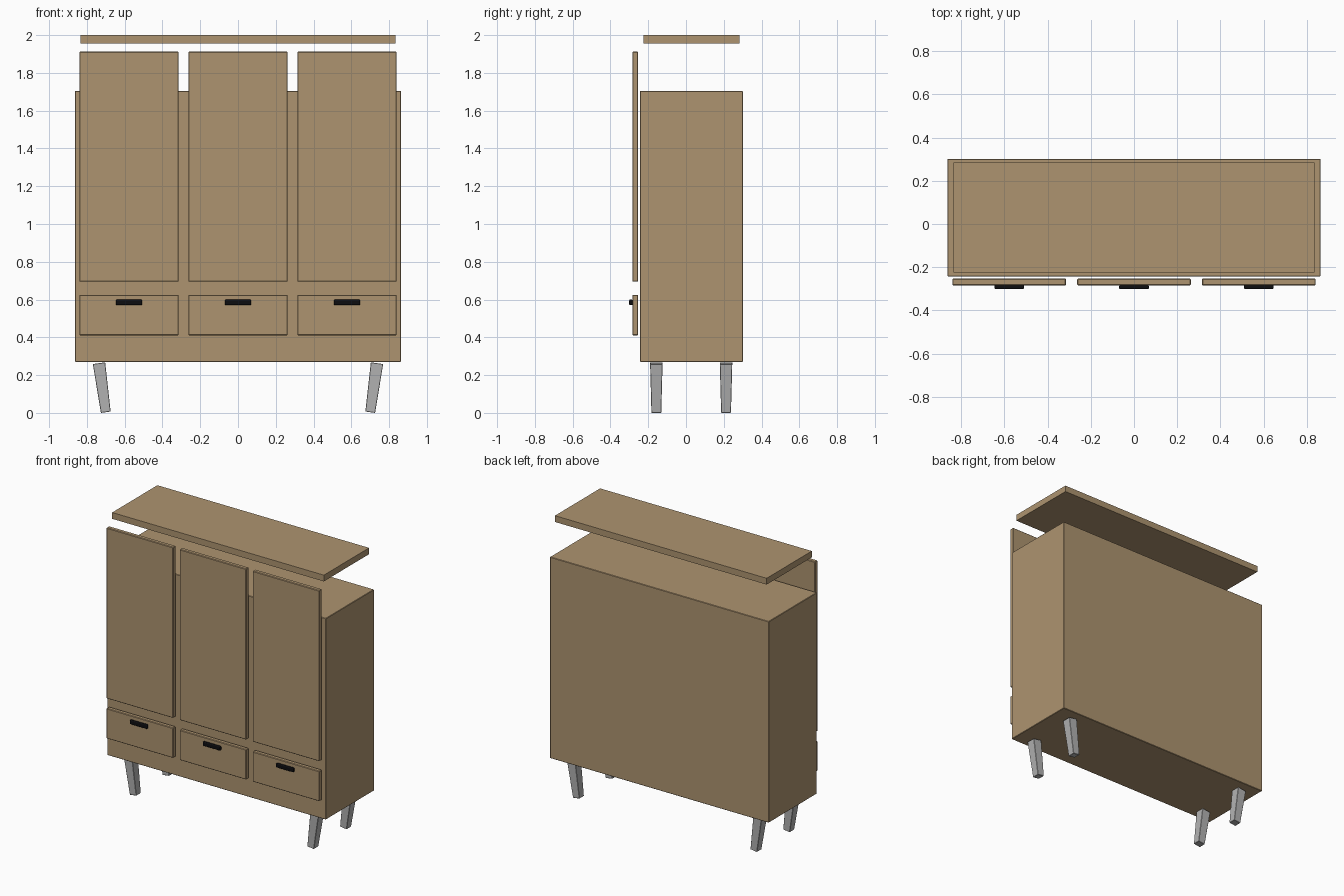
import bpy
import bmesh
from math import atan2
from mathutils import Matrix

old = bpy.data.objects.get("Cube")
if old:
    bpy.data.objects.remove(old, do_unlink=True)


def material(name, rgb, rough=0.6):
    m = bpy.data.materials.new(name)
    m.use_nodes = True
    m.diffuse_color = (*rgb, 1)
    shader = m.node_tree.nodes["Principled BSDF"]
    shader.inputs["Base Color"].default_value = (*rgb, 1)
    shader.inputs["Roughness"].default_value = rough
    return m


wood = material("tan wood", (0.42, 0.296, 0.162))
metal = material("light grey", (0.45, 0.45, 0.45))
black = material("black", (0.004, 0.004, 0.005))


def add_object(name, bm, mat, bevel=0, segments=1):
    mesh = bpy.data.meshes.new(name)
    bm.to_mesh(mesh)
    bm.free()
    mesh.materials.append(mat)
    ob = bpy.data.objects.new(name, mesh)
    bpy.context.collection.objects.link(ob)
    if bevel:
        mod = ob.modifiers.new("soft edges", "BEVEL")
        mod.width = bevel
        mod.segments = segments
    return ob


def box(name, x, y, z, mat, bevel=0, segments=1):
    """Box spanning the given (low, high) ranges."""
    bm = bmesh.new()
    bmesh.ops.create_cube(bm, size=1)
    for v in bm.verts:
        v.co = [lo + (c + 0.5) * (hi - lo) for c, (lo, hi) in zip(v.co, (x, y, z))]
    return add_object(name, bm, mat, bevel, segments)


# Carcass and the separate top board
box("cabinet_body", (-0.863, 0.863), (-0.243, 0.301), (0.27, 1.705), wood, 0.003)
box("top_board", (-0.835, 0.835), (-0.225, 0.284), (1.955, 2.0), wood)

# Three columns, each with a door, a drawer front and a pull
for side, cx in (("right", -0.577), ("middle", 0), ("left", 0.577)):
    span = (cx - 0.263, cx + 0.263)
    box(f"{side}_door", span, (-0.284, -0.253), (0.695, 1.913), wood, 0.004)
    box(f"{side}_drawer_front", span, (-0.284, -0.253), (0.41, 0.625), wood, 0.004)
    box(f"{side}_drawer_pull", (cx - 0.069, cx + 0.069), (-0.301, -0.283),
        (0.57, 0.6), black, 0.006, 3)

# Tapered square legs leaning inwards towards the floor
tilt = atan2(0.036, 0.26)
for side, s in (("right", -1), ("left", 1)):
    for end, y in (("front", -0.157), ("back", 0.212)):
        bm = bmesh.new()
        bmesh.ops.create_cube(bm, size=1)
        for v in bm.verts:
            width = 0.066 if v.co.z > 0 else 0.052
            v.co = (v.co.x * width, v.co.y * width, (v.co.z + 0.5) * 0.262)
        bm.transform(Matrix.Translation((s * 0.7, y, 0.0036))
                     @ Matrix.Rotation(s * tilt, 4, "Y"))
        add_object(f"{end}_{side}_leg", bm, metal, 0.002)
